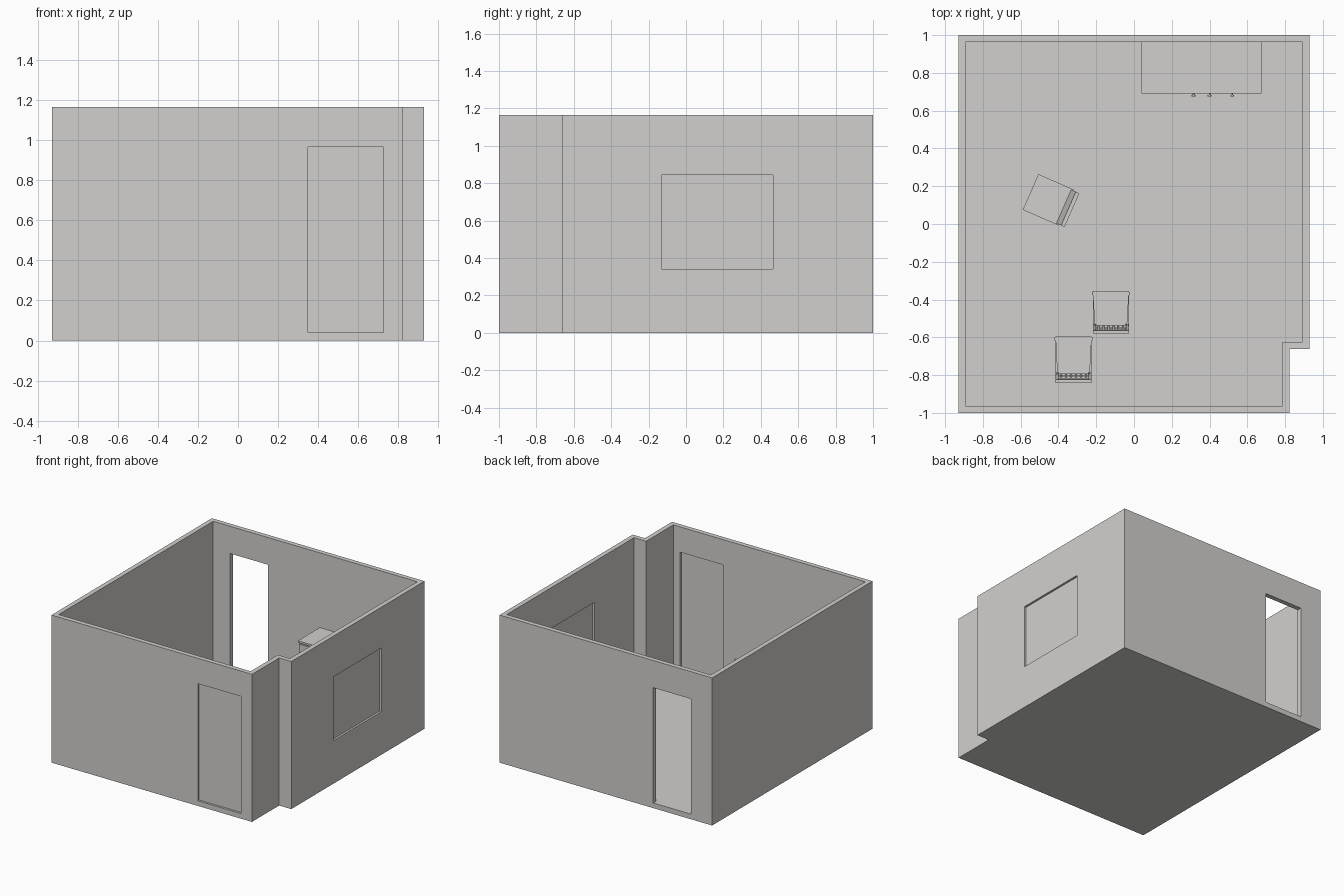
import bpy, bmesh, math
from mathutils import Matrix

if "Cube" in bpy.data.objects:
    bpy.data.objects.remove(bpy.data.objects["Cube"])

grey = bpy.data.materials.new("light warm grey")
grey.diffuse_color = (0.64, 0.63, 0.61, 1)
grey.use_nodes = True
grey.node_tree.nodes["Principled BSDF"].inputs["Base Color"].default_value = grey.diffuse_color


def frustum(bm, low, high, z0, z1):
    """Solid between two matching horizontal outlines (counter-clockwise)."""
    a = [bm.verts.new((x, y, z0)) for x, y in low]
    b = [bm.verts.new((x, y, z1)) for x, y in high]
    n = len(a)
    bm.faces.new(a[::-1])
    bm.faces.new(b)
    for i in range(n):
        j = (i + 1) % n
        bm.faces.new((a[i], a[j], b[j], b[i]))


def rect(x0, x1, y0, y1):
    return [(x0, y0), (x1, y0), (x1, y1), (x0, y1)]


def box(bm, x0, x1, y0, y1, z0, z1):
    frustum(bm, rect(x0, x1, y0, y1), rect(x0, x1, y0, y1), z0, z1)


def beam(bm, p, q, sx, sy):
    """Straight or leaning bar from p up to q."""
    r = [rect(c[0] - sx / 2, c[0] + sx / 2, c[1] - sy / 2, c[1] + sy / 2) for c in (p, q)]
    frustum(bm, r[0], r[1], p[2], q[2])


def finish(bm, name, matrix=None):
    bmesh.ops.recalc_face_normals(bm, faces=bm.faces)
    me = bpy.data.meshes.new(name)
    bm.to_mesh(me)
    bm.free()
    me.materials.append(grey)
    ob = bpy.data.objects.new(name, me)
    bpy.context.collection.objects.link(ob)
    if matrix:
        ob.matrix_world = matrix
    return ob


def box_object(name, *dims):
    bm = bmesh.new()
    box(bm, *dims)
    return finish(bm, name)


def cut(target, cutter):
    m = target.modifiers.new("cut", "BOOLEAN")
    m.operation, m.solver, m.object = "DIFFERENCE", "EXACT", cutter
    bpy.context.view_layer.objects.active = target
    bpy.ops.object.modifier_apply(modifier=m.name)
    bpy.data.objects.remove(cutter)


# Room shell: outer footprint with a stepped front right corner, hollowed out
T, H, F = 0.037, 1.165, 0.04


def footprint(d):
    return [(-0.928 + d, -1 + d), (0.822 - d, -1 + d), (0.822 - d, -0.661 + d),
            (0.928 - d, -0.661 + d), (0.928 - d, 1 - d), (-0.928 + d, 1 - d)]


bm = bmesh.new()
frustum(bm, footprint(0), footprint(0), 0, H)
room = finish(bm, "room_shell")
bm = bmesh.new()
frustum(bm, footprint(T), footprint(T), F, H + 0.2)
cut(room, finish(bm, "hollow_cutter"))

# Openings: front door, open back doorway, side window
cut(room, box_object("front_door_cutter", 0.35, 0.725, -1.1, -0.9, 0.0405, 0.965))
cut(room, box_object("back_door_cutter", -0.743, -0.413, 0.9, 1.1, 0.0405, 0.95))
cut(room, box_object("window_cutter", 0.85, 1.0, -0.132, 0.465, 0.34, 0.843))

# Thin panels set in the middle of the wall
box_object("front_door", 0.35, 0.725, -0.984, -0.979, 0.0405, 0.965)
box_object("window_pane", 0.907, 0.912, -0.132, 0.465, 0.34, 0.843)

# Cabinet against the back wall
box_object("cabinet_body", 0.045, 0.671, 0.70, 0.963, F, 0.56)
box_object("cabinet_top", 0.04, 0.676, 0.691, 0.963, 0.56, 0.575)
for name, x0, x1, z0, z1 in (("left_door", 0.05, 0.355, 0.06, 0.55),
                             ("right_door", 0.36, 0.666, 0.06, 0.43),
                             ("drawer_front", 0.36, 0.666, 0.436, 0.55)):
    box_object("cabinet_" + name, x0, x1, 0.692, 0.70, z0, z1)

# Mushroom knobs: stem plus wider cap
for x, z in ((0.315, 0.33), (0.40, 0.33), (0.52, 0.493)):
    bm = bmesh.new()
    for r, y, d in ((0.004, 0.687, 0.012), (0.01, 0.679, 0.008)):
        bmesh.ops.create_cone(bm, cap_ends=True, segments=12, radius1=r, radius2=r, depth=d,
                              matrix=Matrix.Translation((x, y, z)) @ Matrix.Rotation(math.pi / 2, 4, "X"))
    finish(bm, "cabinet_knob")


# Slatted dining chair, facing +y
def slatted_chair(x, y, sy):
    bm = bmesh.new()
    seat = [(-0.085, -0.085), (0.085, -0.085), (0.096, 0.112), (-0.096, 0.112)]
    frustum(bm, seat, seat, 0.185, 0.2)
    for s in (-1, 1):
        beam(bm, (s * 0.088, 0.1, 0), (s * 0.092, 0.1, 0.195), 0.016, 0.016)
        beam(bm, (s * 0.086, -0.085, 0), (s * 0.086, -0.07, 0.2), 0.015, 0.016)
        beam(bm, (s * 0.086, -0.07, 0.2), (s * 0.088, -0.104, 0.43), 0.015, 0.016)
        box(bm, s * 0.09 - 0.005, s * 0.09 + 0.005, -0.075, 0.1, 0.08, 0.092)
    box(bm, -0.086, 0.086, -0.08, -0.068, 0.235, 0.25)
    for i in range(6):
        sx = -0.065 + i * 0.026
        beam(bm, (sx, -0.074, 0.245), (sx, -0.098, 0.40), 0.01, 0.007)
    beam(bm, (0, -0.099, 0.39), (0, -0.104, 0.435), 0.19, 0.014)
    finish(bm, "slatted_chair", Matrix.Translation((x, y, F)) @ Matrix.Diagonal((1, sy, 1, 1)))


slatted_chair(-0.1225, -0.4675, 1.0)
slatted_chair(-0.32, -0.7175, 1.1)

# Turned chair with a solid leaning back
bm = bmesh.new()
box(bm, -0.103, 0.103, -0.085, 0.12, 0.18, 0.205)
for s in (-1, 1):
    beam(bm, (s * 0.09, 0.106, 0), (s * 0.09, 0.106, 0.18), 0.018, 0.018)
    beam(bm, (s * 0.086, -0.09, 0), (s * 0.086, -0.077, 0.19), 0.018, 0.018)
beam(bm, (0, -0.08, 0.19), (0, -0.109, 0.43), 0.194, 0.02)
finish(bm, "solid_back_chair",
       Matrix.Translation((-0.4375, 0.1215, F)) @ Matrix.Rotation(math.radians(66.3), 4, "Z"))
